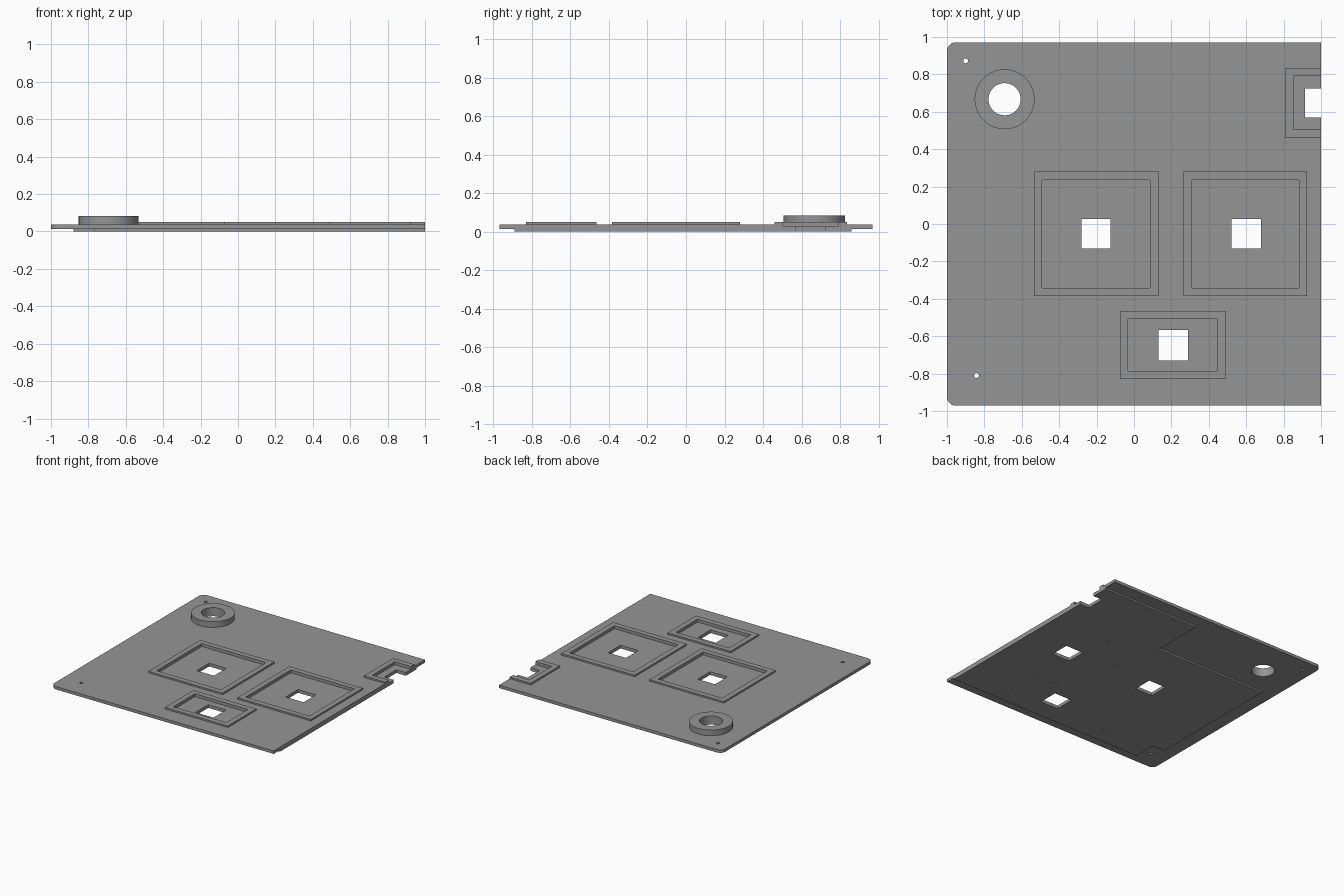
import bpy, bmesh, math

if "Cube" in bpy.data.objects:
    bpy.data.objects.remove(bpy.data.objects["Cube"])

grey = bpy.data.materials.new("plain grey")
grey.diffuse_color = (0.3, 0.3, 0.3, 1)
grey.use_nodes = True
grey.node_tree.nodes["Principled BSDF"].inputs["Base Color"].default_value = grey.diffuse_color


def prism(name, pts, z0, z1):
    """Extrude a flat outline from z0 up to z1."""
    bm = bmesh.new()
    face = bm.faces.new([bm.verts.new((x, y, z0)) for x, y in pts])
    up = bmesh.ops.extrude_face_region(bm, geom=[face])
    verts = [v for v in up["geom"] if isinstance(v, bmesh.types.BMVert)]
    bmesh.ops.translate(bm, verts=verts, vec=(0, 0, z1 - z0))
    bmesh.ops.recalc_face_normals(bm, faces=bm.faces)
    me = bpy.data.meshes.new(name)
    bm.to_mesh(me)
    bm.free()
    me.materials.append(grey)
    ob = bpy.data.objects.new(name, me)
    bpy.context.collection.objects.link(ob)
    return ob


def box(name, x0, x1, y0, y1, z0, z1):
    return prism(name, [(x0, y0), (x1, y0), (x1, y1), (x0, y1)], z0, z1)


def arc(cx, cy, r, a0, a1, n):
    return [(cx + r * math.cos(math.radians(a0 + (a1 - a0) * i / n)),
             cy + r * math.sin(math.radians(a0 + (a1 - a0) * i / n))) for i in range(n + 1)]


def disc(name, cx, cy, r, z0, z1, n=64):
    return prism(name, arc(cx, cy, r, 0, 360, n)[:-1], z0, z1)


def combine(target, other, operation):
    """Apply a boolean and discard the helper."""
    bpy.context.view_layer.objects.active = target
    mod = target.modifiers.new("combine", "BOOLEAN")
    mod.operation, mod.solver, mod.object = operation, "EXACT", other
    bpy.ops.object.modifier_apply(modifier=mod.name)
    bpy.data.objects.remove(other)


BASE, TOP, RIM, FLOOR, WALL = 0.013, 0.037, 0.05, 0.026, 0.044

# Main plate with two rounded left corners
Y = 0.97
plate = prism("tray_plate", [(1, -Y), (1, Y)] + arc(-0.955, Y - 0.045, 0.045, 90, 180, 8)
              + arc(-0.955, -Y + 0.045, 0.045, 180, 270, 8), BASE, TOP)

# Raised step under the plate
step = prism("under_step", [(1, -0.89), (1, 0.86), (0.12, 0.86), (0.12, 0.43), (-0.88, 0.43),
                            (-0.88, -0.70), (-0.77, -0.70), (-0.77, -0.89)], 0, 0.02)
combine(plate, step, "UNION")

# Pockets: outer frame x0, x1, y0, y1 and window x0, x1, y0, y1
pockets = [
    ((-0.535, 0.13, -0.385, 0.28), (-0.28, -0.125, -0.13, 0.028)),
    ((0.265, 0.925, -0.385, 0.28), (0.52, 0.68, -0.13, 0.028)),
    ((-0.075, 0.49, -0.83, -0.465), (0.13, 0.29, -0.73, -0.567)),
    ((0.81, 1.0, 0.46, 0.835), (0.915, 1.1, 0.57, 0.725)),
]
for frame, _ in pockets:
    combine(plate, box("frame", *frame, 0.03, RIM), "UNION")

# Round collar
combine(plate, disc("collar", -0.692, 0.667, 0.16, 0.03, 0.083), "UNION")

# Cut pocket recesses and windows
for (x0, x1, y0, y1), window in pockets:
    end = 1.1 if x1 == 1.0 else x1 - WALL
    combine(plate, box("recess", x0 + WALL, end, y0 + WALL, y1 - WALL, FLOOR, 0.1), "DIFFERENCE")
    combine(plate, box("window", *window, -0.1, 0.1), "DIFFERENCE")

# Collar bore and the two mounting holes
for x, y, r in [(-0.692, 0.667, 0.086), (-0.9, 0.872, 0.013), (-0.842, -0.81, 0.013)]:
    combine(plate, disc("bore", x, y, r, -0.1, 0.2, 48 if r > 0.05 else 16), "DIFFERENCE")

# Small blind holes in the underside
for x, y in [(0.48, 0.28), (0.19, 0.06), (0.47, 0.73), (0.32, 0.83),
             (0.55, -0.81), (0.55, -0.49), (0.39, -0.45), (-0.33, -0.74)]:
    combine(plate, disc("pin_hole", x, y, 0.008, -0.1, 0.018, 12), "DIFFERENCE")

# Smooth round walls, keep edges sharp
plate.select_set(True)
bpy.context.view_layer.objects.active = plate
bpy.ops.object.shade_smooth_by_angle(angle=math.radians(30))
